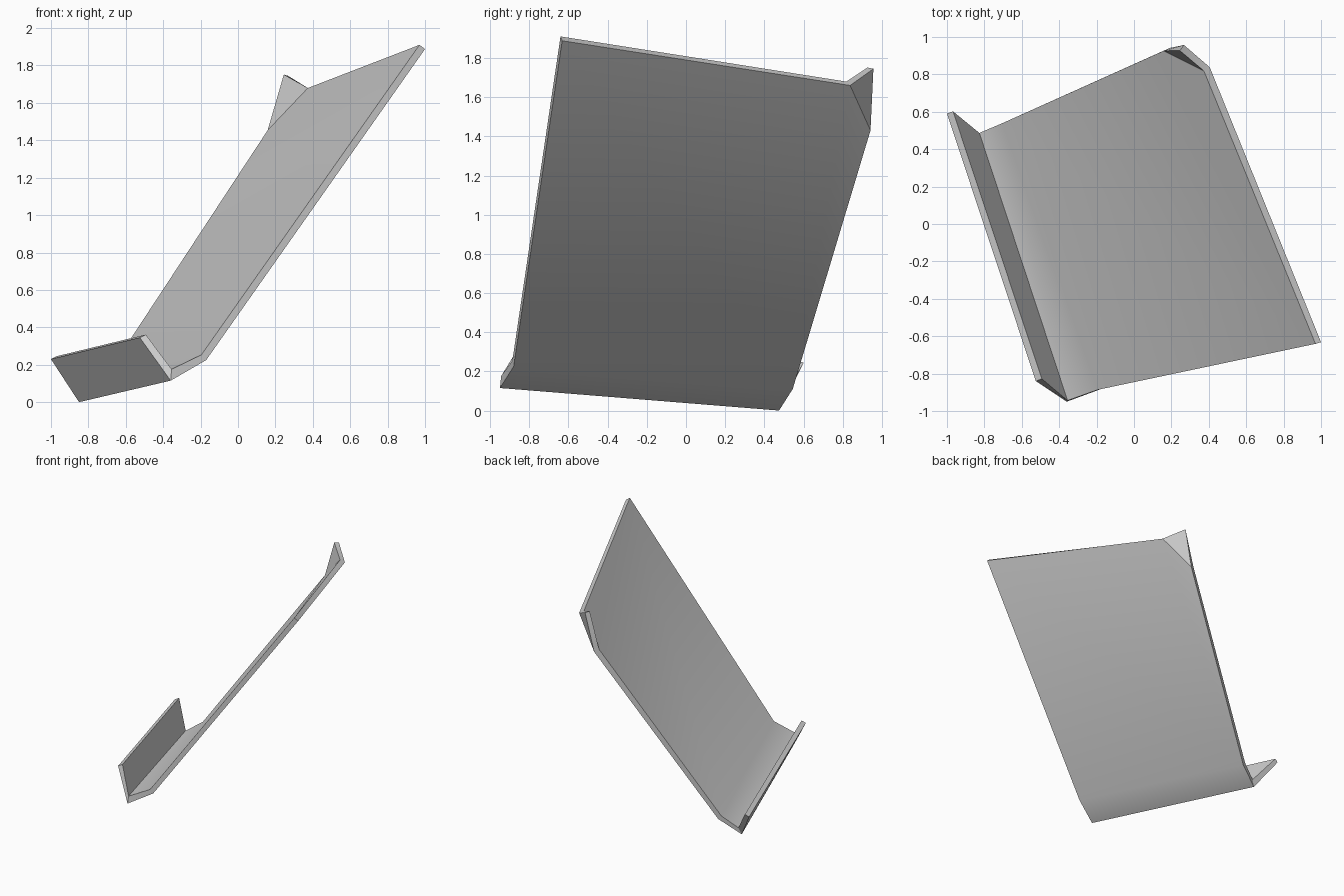
import bpy
import math

if "Cube" in bpy.data.objects:
    bpy.data.objects.remove(bpy.data.objects["Cube"])

# Underside corner points of the folded sheet
P = {
    "lip_front": (-0.525, -0.84, 0.345), "lip_back": (-1.0, 0.59, 0.23),
    "base_front": (-0.36, -0.95, 0.115), "base_back": (-0.85, 0.475, 0.0),
    "bend_front": (-0.17, -0.88, 0.225), "bend_back": (-0.68, 0.545, 0.11),
    "top_front": (1.0, -0.632, 1.888), "fold_low": (0.193, 0.942, 1.43),
    "fold_high": (0.405, 0.838, 1.66), "tip": (0.267, 0.957, 1.745),
}
# Lip, short base strip, long panel and turned-up corner
FACES = [
    ("lip_front", "base_front", "base_back", "lip_back"),
    ("base_front", "bend_front", "bend_back", "base_back"),
    ("bend_front", "top_front", "fold_high", "fold_low", "bend_back"),
    ("fold_low", "fold_high", "tip"),
]
names = list(P)
mesh = bpy.data.meshes.new("folded_sheet")
mesh.from_pydata([P[n] for n in names], [], [[names.index(n) for n in f] for f in FACES])
sheet = bpy.data.objects.new("folded_sheet", mesh)
bpy.context.collection.objects.link(sheet)

# Plain grey
grey = bpy.data.materials.new("light_grey")
grey.diffuse_color = (0.6, 0.6, 0.6, 1)
grey.use_nodes = True
grey.node_tree.nodes["Principled BSDF"].inputs["Base Color"].default_value = grey.diffuse_color
mesh.materials.append(grey)

# Sheet thickness, grown towards the inner side of the folds
bpy.context.view_layer.objects.active = sheet
sheet.select_set(True)
solid = sheet.modifiers.new("thickness", 'SOLIDIFY')
solid.thickness = 0.038
solid.offset = 1
solid.use_even_offset = True
bpy.ops.object.modifier_apply(modifier=solid.name)

# Soft lower bend, crisp folds
bpy.ops.object.shade_smooth_by_angle(angle=math.radians(32))
